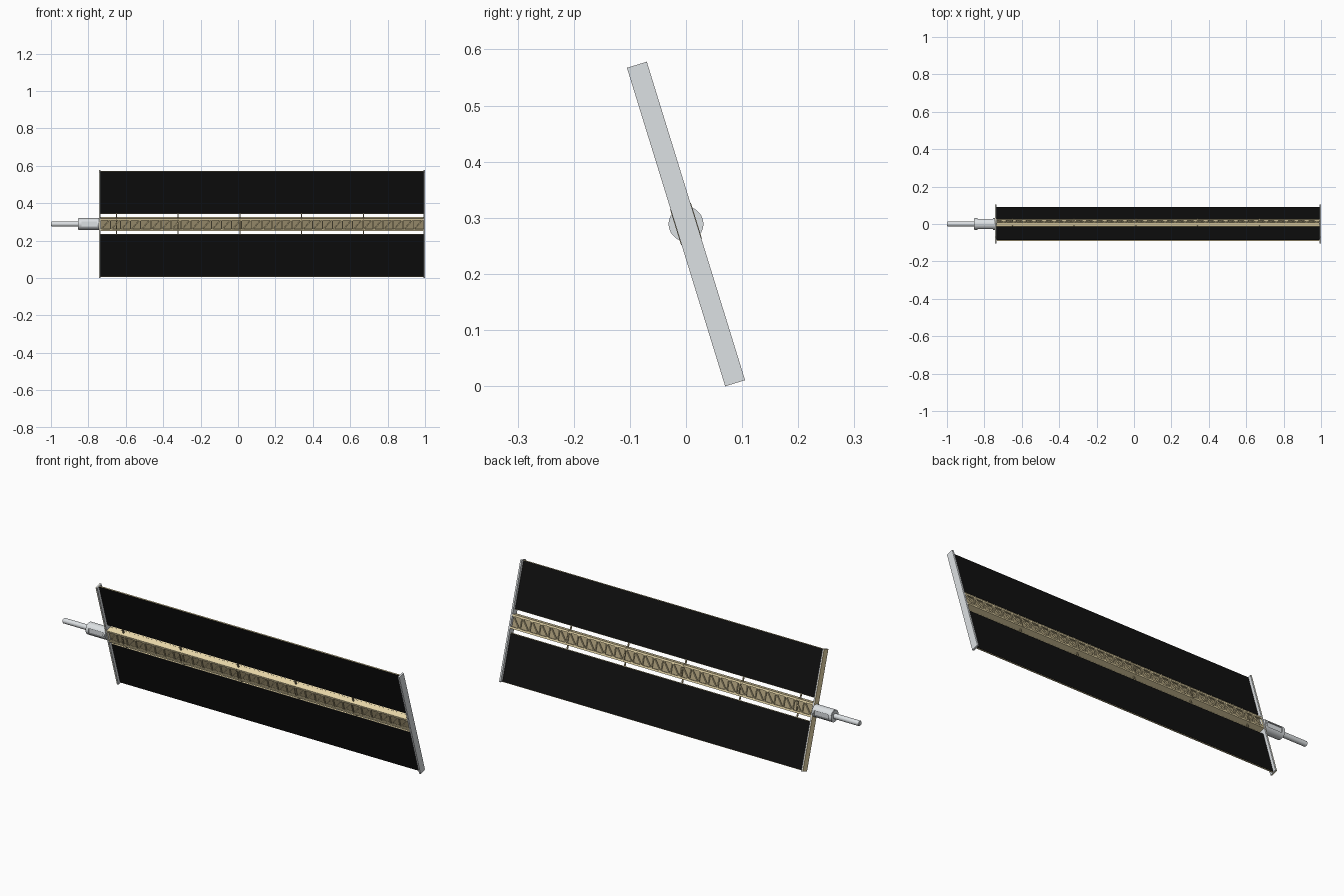
import bpy, bmesh, math
from mathutils import Matrix, Vector

if "Cube" in bpy.data.objects:
    bpy.data.objects.remove(bpy.data.objects["Cube"])

# Everything is built in a flat local frame (z = panel height), then tilted about x
TILT = Matrix.Translation((0, 0, 0.289)) @ Matrix.Rotation(math.radians(17.15), 4, 'X')
X0, X1 = -0.736, 0.991


def material(name, rgb):
    m = bpy.data.materials.new(name)
    m.diffuse_color = (*rgb, 1)
    m.use_nodes = True
    m.node_tree.nodes["Principled BSDF"].inputs["Base Color"].default_value = m.diffuse_color
    return m


TAN = material("tan", (0.85, 0.72, 0.42))
DARK_TAN = material("dark_tan", (0.42, 0.35, 0.2))
BLACK = material("black", (0.005, 0.005, 0.005))
GREY = material("grey", (0.72, 0.75, 0.77))


def add_box(bm, lo, hi):
    lo, hi = Vector(lo), Vector(hi)
    m = Matrix.Translation((lo + hi) / 2) @ Matrix.Diagonal((*(hi - lo), 1))
    bmesh.ops.create_cube(bm, size=1, matrix=m)


def add_bar(bm, p, q, w):
    p, q = Vector(p), Vector(q)
    rot = (q - p).to_track_quat('Z', 'Y').to_matrix().to_4x4()
    m = Matrix.Translation((p + q) / 2) @ rot @ Matrix.Diagonal((w, w, (q - p).length, 1))
    bmesh.ops.create_cube(bm, size=1, matrix=m)


def finish(bm, name, mat):
    me = bpy.data.meshes.new(name)
    bm.to_mesh(me)
    bm.free()
    ob = bpy.data.objects.new(name, me)
    bpy.context.collection.objects.link(ob)
    ob.matrix_world = TILT
    if mat:
        me.materials.append(mat)
    return ob


def box(name, lo, hi, mat):
    bm = bmesh.new()
    add_box(bm, lo, hi)
    return finish(bm, name, mat)


def cylinder(name, x0, x1, r, bevel):
    bm = bmesh.new()
    m = Matrix.Translation(((x0 + x1) / 2, 0, 0)) @ Matrix.Rotation(math.pi / 2, 4, 'Y')
    bmesh.ops.create_cone(bm, cap_ends=True, segments=32, radius1=r, radius2=r,
                          depth=x1 - x0, matrix=m)
    rims = [e for e in bm.edges if abs(e.verts[0].co.x - e.verts[1].co.x) < 1e-5]
    bmesh.ops.bevel(bm, geom=rims, offset=bevel, segments=2, affect='EDGES')
    ob = finish(bm, name, GREY)
    bpy.ops.object.select_all(action='DESELECT')
    bpy.context.view_layer.objects.active = ob
    ob.select_set(True)
    bpy.ops.object.shade_smooth_by_angle(angle=math.radians(35))
    return ob


# Solar blankets: tan backing that shows at the edges, black faces both sides
for label, a, b in (("upper", 0.057, 0.296), ("lower", -0.296, -0.057)):
    box(label + "_blanket_backing", (X0, -0.0025, a), (X1, 0.0025, b), TAN)
    box(label + "_blanket_cells", (X0, -0.0035, a + 0.002), (X1, 0.0035, b - 0.002), BLACK)

# End plates, the inboard one faced with a tan sheet
box("outboard_end_plate", (X1, -0.0185, -0.297), (1.0, 0.0185, 0.297), GREY)
box("inboard_end_plate", (-0.741, -0.0185, -0.297), (X0 + 0.001, 0.0185, 0.297), GREY)
box("inboard_end_sheet", (-0.744, -0.0185, -0.297), (-0.741, 0.0185, 0.297), TAN)

# Mast: top and bottom skins, inner web, lattice on front and back
HW, HH = 0.017, 0.033
box("mast_web", (X0, -0.004, -HH), (X1, 0.004, HH), DARK_TAN)
for label, s in (("top", 1), ("bottom", -1)):
    box("mast_%s_skin" % label, (X0, -HW, s * HH - 0.0015), (X1, HW, s * HH + 0.0015), TAN)

CELLS = 32
step = (X1 - X0) / CELLS
for label, s in (("front", -1), ("back", 1)):
    bm = bmesh.new()
    y = s * (HW - 0.002)
    for z in (-HH + 0.003, HH - 0.003):
        add_box(bm, (X0, y - 0.003, z - 0.005), (X1, y + 0.003, z + 0.005))
    for i in range(CELLS):
        x = X0 + i * step
        add_bar(bm, (x, y, -HH), (x, y, HH), 0.005)
        add_bar(bm, (x, y, -HH), (x + step, y, HH), 0.005)
    finish(bm, "mast_%s_lattice" % label, TAN)

# Cross struts joining the mast to the blankets
bm = bmesh.new()
for i in range(5):
    x = -0.65 + 0.33 * i
    for s in (-1, 1):
        add_bar(bm, (x, 0, s * HH), (x, 0, s * 0.059), 0.006)
        add_bar(bm, (x, s * HW, -HH), (x, s * HW, HH), 0.005)
finish(bm, "cross_struts", DARK_TAN)

# Drive hub with shallow pockets front and back, and the drive shaft
hub = cylinder("drive_hub", -0.855, -0.742, 0.031, 0.002)
bm = bmesh.new()
for s in (-1, 1):
    y = sorted((s * 0.023, s * 0.05))
    add_box(bm, (-0.838, y[0], -0.013), (-0.755, y[1], 0.013))
cutter = finish(bm, "hub_pocket_cutter", None)
cutter.hide_render = True
cutter.hide_viewport = True
cutter.matrix_world = Matrix.Translation((0, 0, 0.289))
mod = hub.modifiers.new("pockets", 'BOOLEAN')
mod.operation = 'DIFFERENCE'
mod.object = cutter
mod.solver = 'EXACT'
cylinder("drive_shaft", -1.0, -0.85, 0.0135, 0.002)
